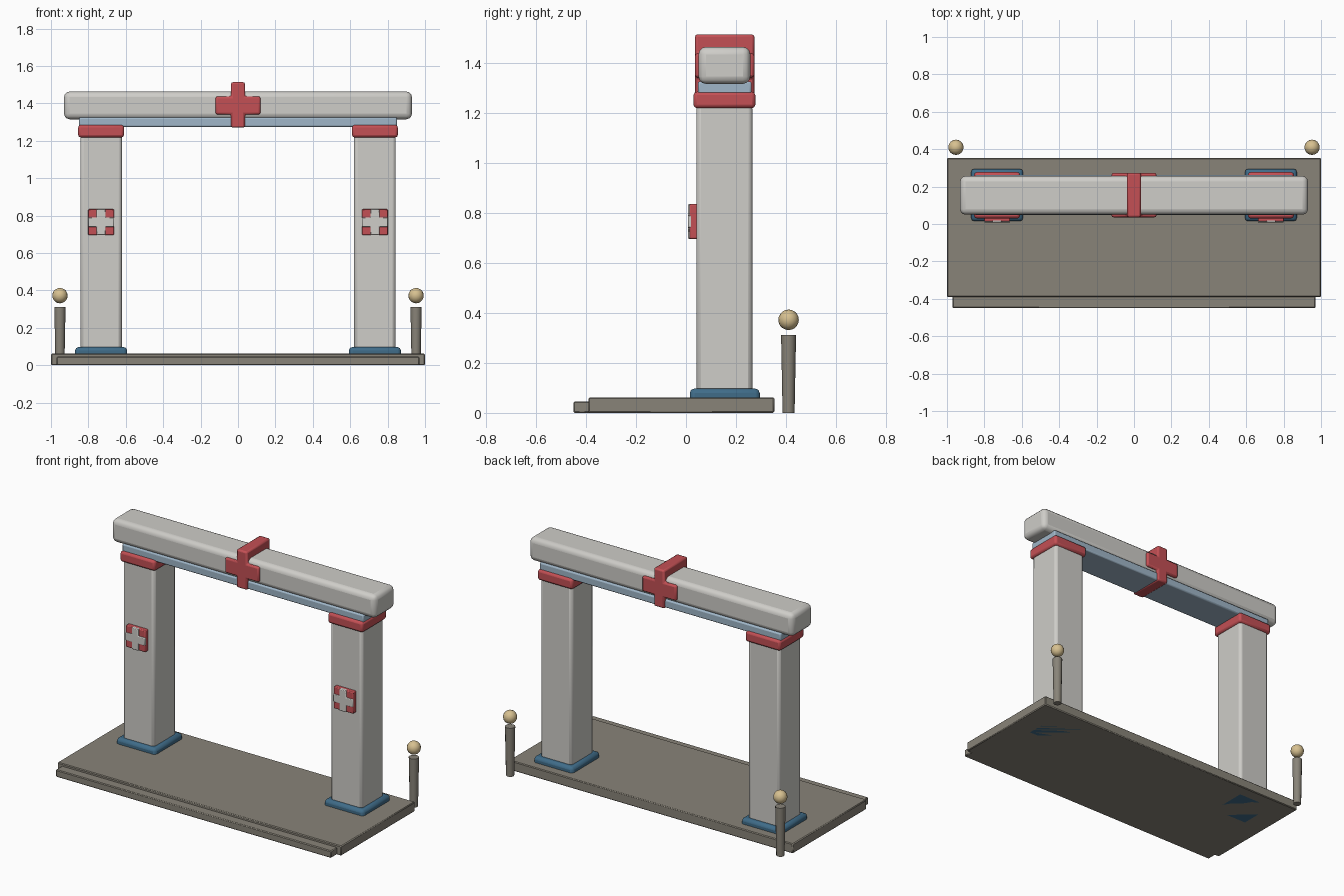
import bpy, bmesh, math
from mathutils import Matrix

if "Cube" in bpy.data.objects:
    bpy.data.objects.remove(bpy.data.objects["Cube"])


def material(name, rgb):
    m = bpy.data.materials.new(name)
    m.diffuse_color = (*rgb, 1)
    m.use_nodes = True
    m.node_tree.nodes["Principled BSDF"].inputs["Base Color"].default_value = m.diffuse_color
    return m


RED = material("red", (0.55, 0.08, 0.09))
NAVY = material("dark_blue", (0.05, 0.15, 0.25))
BLUE = material("pale_blue", (0.35, 0.47, 0.58))
STONE = material("stone", (0.25, 0.23, 0.19))
PALE = material("pale_grey", (0.62, 0.61, 0.58))
TAN = material("tan", (0.68, 0.53, 0.28))


def finish(bm, name, mat, bevel=0, segments=2):
    mesh = bpy.data.meshes.new(name)
    bm.to_mesh(mesh)
    bm.free()
    ob = bpy.data.objects.new(name, mesh)
    bpy.context.collection.objects.link(ob)
    mesh.materials.append(mat)
    if bevel:
        mod = ob.modifiers.new("Bevel", 'BEVEL')
        mod.width = bevel
        mod.segments = segments
    bpy.ops.object.select_all(action='DESELECT')
    bpy.context.view_layer.objects.active = ob
    ob.select_set(True)
    bpy.ops.object.shade_smooth_by_angle(angle=math.radians(35))
    return ob


def box(name, x, y, z, mat, bevel=0, segments=2):
    """Bevelled box from its (min, max) range on each axis."""
    bm = bmesh.new()
    size = [b - a for a, b in (x, y, z)]
    mid = [(a + b) / 2 for a, b in (x, y, z)]
    bmesh.ops.create_cube(bm, size=1, matrix=Matrix.Translation(mid) @ Matrix.Diagonal((*size, 1)))
    return finish(bm, name, mat, bevel, segments)


def cross(name, cx, cz, half_w, up, down, arm_x, arm_z, y, mat, bevel):
    """Plus-shaped outline in XZ, extruded along y."""
    quarter = [(arm_x, up), (arm_x, arm_z), (half_w, arm_z)]
    lower = [(half_w, -arm_z), (arm_x, -arm_z), (arm_x, -down)]
    right = quarter + lower
    outline = right + [(-px, pz) for px, pz in reversed(right)]
    bm = bmesh.new()
    face = bm.faces.new([bm.verts.new((cx + px, y[0], cz + pz)) for px, pz in outline])
    new = bmesh.ops.extrude_face_region(bm, geom=[face])["geom"]
    verts = [v for v in new if isinstance(v, bmesh.types.BMVert)]
    bmesh.ops.translate(bm, verts=verts, vec=(0, y[1] - y[0], 0))
    bmesh.ops.recalc_face_normals(bm, faces=bm.faces)
    return finish(bm, name, mat, bevel, 2)


# Floor slab and front step
box("floor_slab", (-1, 1), (-0.39, 0.353), (0, 0.062), STONE, 0.005, 1)
box("front_step", (-0.97, 0.97), (-0.45, -0.38), (0, 0.046), STONE, 0.005, 1)

# Pillars, with feet, capitals, emblems and rear posts on both sides
for side, s in (("left", -1), ("right", 1)):
    c = s * 0.732
    box(side + "_pillar_foot", (c - 0.139, c + 0.139), (0.015, 0.295), (0, 0.097), NAVY, 0.018)
    box(side + "_pillar", (c - 0.111, c + 0.111), (0.042, 0.265), (0.07, 1.235), PALE, 0.018)
    box(side + "_capital", (c - 0.123, c + 0.123), (0.03, 0.277), (1.218, 1.284), RED, 0.014)
    box(side + "_emblem_plate", (c - 0.069, c + 0.069), (0.014, 0.05), (0.696, 0.834), RED, 0.005)
    cross(side + "_emblem_cross", c, 0.765, 0.069, 0.069, 0.069, 0.024, 0.025,
          (0.008, 0.03), PALE, 0.004)

    bm = bmesh.new()
    bmesh.ops.create_cone(bm, cap_ends=True, segments=12, radius1=0.024, radius2=0.03,
                          depth=0.312, matrix=Matrix.Translation((s * 0.952, 0.41, 0.156)))
    finish(bm, side + "_post", STONE)
    bm = bmesh.new()
    bmesh.ops.create_uvsphere(bm, u_segments=16, v_segments=10, radius=0.041,
                              matrix=Matrix.Translation((s * 0.952, 0.41, 0.372)))
    finish(bm, side + "_post_knob", TAN)

# Lintel and the strip below it
box("lintel_strip", (-0.85, 0.85), (0.047, 0.262), (1.274, 1.325), BLUE, 0.008)
box("lintel", (-0.93, 0.93), (0.05, 0.257), (1.315, 1.463), PALE, 0.03, 3)

# Large cross wrapped through the lintel
cross("lintel_cross", 0, 1.389, 0.12, 0.124, 0.119, 0.037, 0.048, (0.036, 0.273), RED, 0.01)
